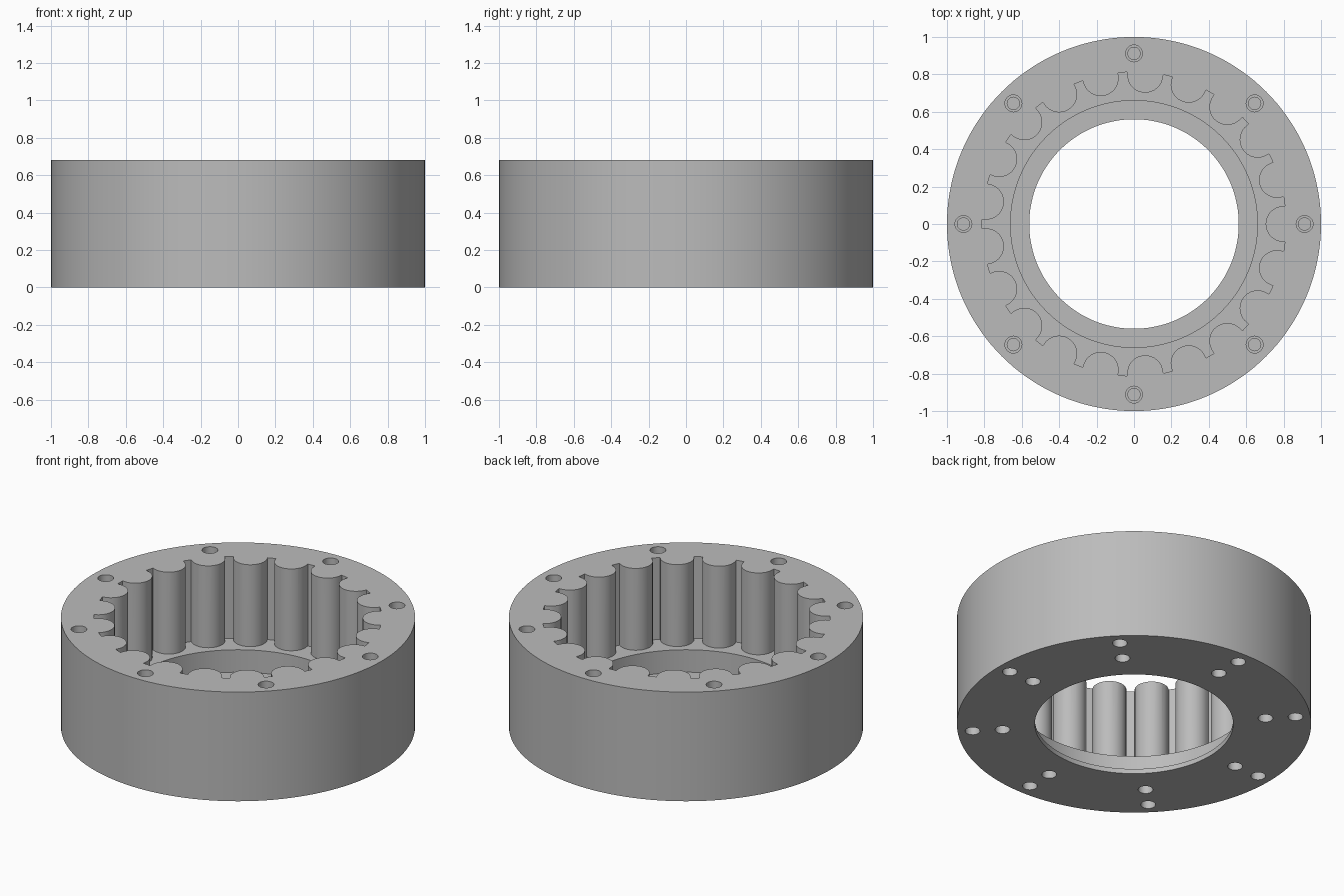
import bpy, bmesh, math

if "Cube" in bpy.data.objects:
    bpy.data.objects.remove(bpy.data.objects["Cube"])

H, FLOOR, LEDGE = 0.68, 0.17, 0.03
LOBES = 21

steel = bpy.data.materials.new("plain grey")
steel.diffuse_color = (0.5, 0.5, 0.5, 1)
steel.use_nodes = True
steel.node_tree.nodes["Principled BSDF"].inputs["Base Color"].default_value = steel.diffuse_color


def finish(name, bm):
    bmesh.ops.recalc_face_normals(bm, faces=bm.faces)
    me = bpy.data.meshes.new(name)
    bm.to_mesh(me)
    bm.free()
    me.materials.append(steel)
    ob = bpy.data.objects.new(name, me)
    bpy.context.collection.objects.link(ob)
    return ob


def lathe(bm, profile, n, cx=0, cy=0, capped=False):
    """Revolve (r, z) points; closed loop, or open with end caps."""
    rings = [[bm.verts.new((cx + r * math.cos(2 * math.pi * i / n),
                            cy + r * math.sin(2 * math.pi * i / n), z))
              for i in range(n)] for r, z in profile]
    pairs = list(zip(rings, rings[1:]))
    if capped:
        bm.faces.new(rings[0])
        bm.faces.new(rings[-1])
    else:
        pairs.append((rings[-1], rings[0]))
    for a, b in pairs:
        for i in range(n):
            j = (i + 1) % n
            bm.faces.new((a[i], a[j], b[j], b[i]))


# ring body with stepped bore
bm = bmesh.new()
lathe(bm, [(0.56, 0), (1, 0), (1, H), (0.66, H), (0.66, LEDGE), (0.56, LEDGE)], 144)
ring = finish("lobed_ring_housing", bm)

# pocket cutter: round lobes with narrow slots between them
bm = bmesh.new()
pts = []
RC, RL, RG = 0.80, 0.096, 0.813
half = math.atan2(RL, RC)
for k in range(LOBES):
    a = 2 * math.pi * k / LOBES
    pts.append((RG * math.cos(a - half), RG * math.sin(a - half)))
    for i in range(17):
        t = a - math.pi / 2 - math.pi * i / 16
        pts.append((RC * math.cos(a) + RL * math.cos(t),
                    RC * math.sin(a) + RL * math.sin(t)))
    pts.append((RG * math.cos(a + half), RG * math.sin(a + half)))
low = [bm.verts.new((x, y, FLOOR)) for x, y in pts]
top = [bm.verts.new((x, y, H + 0.2)) for x, y in pts]
bm.faces.new(low)
bm.faces.new(top)
for i in range(len(pts)):
    j = (i + 1) % len(pts)
    bm.faces.new((low[i], low[j], top[j], top[i]))
pocket = finish("pocket_cutter", bm)

# bolt hole cutter: top circle, and two circles underneath
bm = bmesh.new()
for k in range(8):
    c, s = math.cos(k * math.pi / 4), math.sin(k * math.pi / 4)
    lathe(bm, [(0.045, H + 0.1), (0.045, H - 0.16), (0.033, H - 0.16),
               (0.033, H - 0.24)], 24, 0.912 * c, 0.912 * s, True)
    for r in (0.915, 0.745):
        lathe(bm, [(0.042, -0.1), (0.042, 0.12)], 24, r * c, r * s, True)
holes = finish("bolt_hole_cutter", bm)

# cut, then keep only the finished mesh
for cutter in (pocket, holes):
    cutter.hide_render = True
    m = ring.modifiers.new("cut", 'BOOLEAN')
    m.operation, m.solver, m.object = 'DIFFERENCE', 'EXACT', cutter
bpy.context.view_layer.update()
dg = bpy.context.evaluated_depsgraph_get()
mesh = bpy.data.meshes.new_from_object(ring.evaluated_get(dg))
ring.modifiers.clear()
ring.data = mesh
mesh.materials.clear()
mesh.materials.append(steel)
for cutter in (pocket, holes):
    bpy.data.objects.remove(cutter)

bpy.ops.object.select_all(action='DESELECT')
ring.select_set(True)
bpy.context.view_layer.objects.active = ring
bpy.ops.object.shade_smooth_by_angle(angle=math.radians(30))
